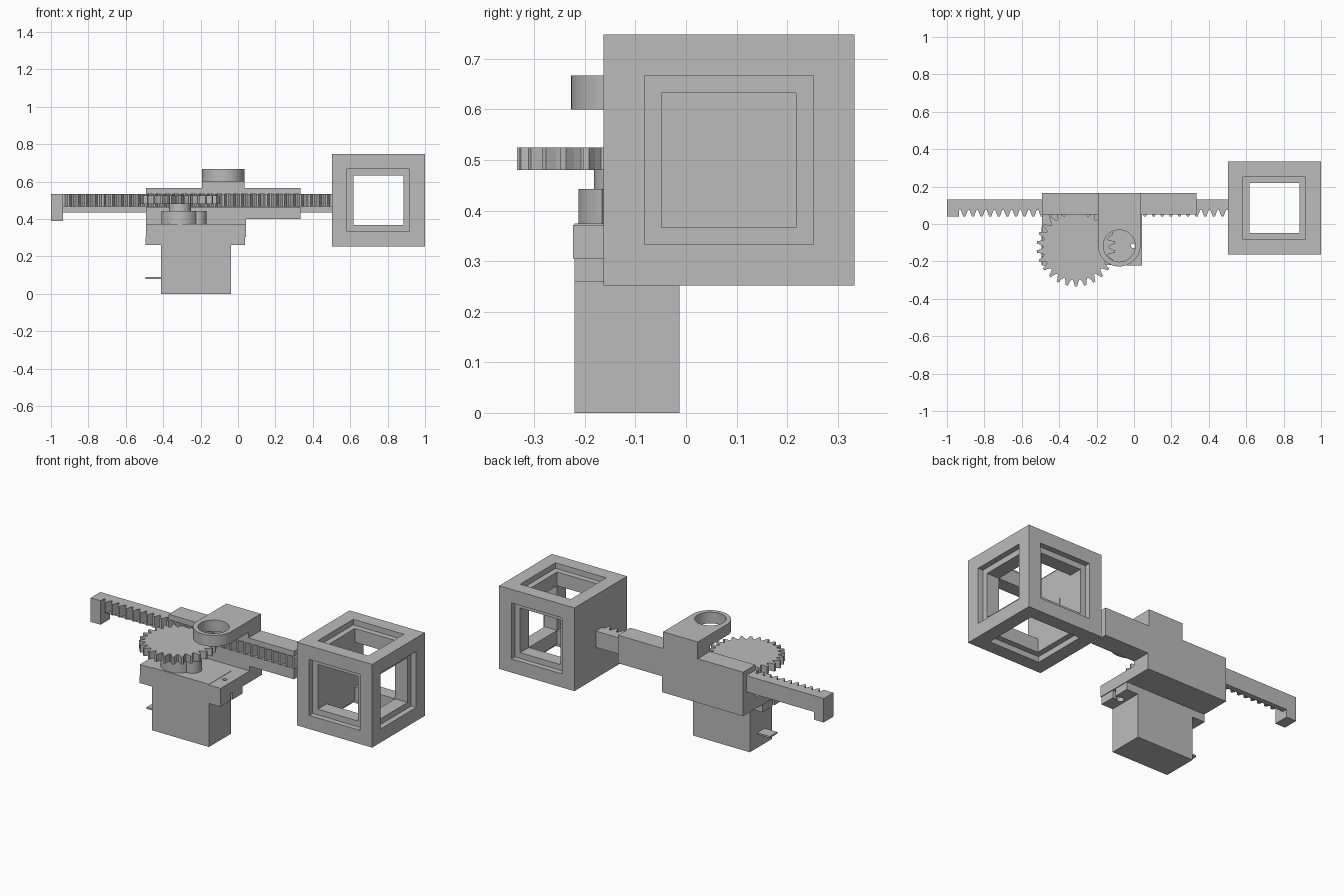
import bpy, bmesh, math
from mathutils import Vector

if "Cube" in bpy.data.objects:
    bpy.data.objects.remove(bpy.data.objects["Cube"])

GREY = bpy.data.materials.new("mid_grey")
GREY.diffuse_color = (0.5, 0.5, 0.5, 1)
GREY.use_nodes = True
GREY.node_tree.nodes["Principled BSDF"].inputs["Base Color"].default_value = GREY.diffuse_color


def prism(name, pts, axis, lo, hi):
    """Extrude a closed 2D profile. axis 'z': pts are (x, y); axis 'x': pts are (y, z)."""
    bm = bmesh.new()
    place = (lambda a, b: (a, b, lo)) if axis == 'z' else (lambda a, b: (lo, a, b))
    face = bm.faces.new([bm.verts.new(place(a, b)) for a, b in pts])
    ext = bmesh.ops.extrude_face_region(bm, geom=[face])
    d = hi - lo
    move = Vector((0, 0, d)) if axis == 'z' else Vector((d, 0, 0))
    bmesh.ops.translate(bm, vec=move, verts=[v for v in ext['geom'] if isinstance(v, bmesh.types.BMVert)])
    bmesh.ops.recalc_face_normals(bm, faces=bm.faces)
    mesh = bpy.data.meshes.new(name)
    bm.to_mesh(mesh)
    bm.free()
    mesh.materials.append(GREY)
    ob = bpy.data.objects.new(name, mesh)
    bpy.context.collection.objects.link(ob)
    return ob


def box(name, x, y, z):
    return prism(name, [(x[0], y[0]), (x[1], y[0]), (x[1], y[1]), (x[0], y[1])], 'z', *z)


def arc(cx, cy, r, a0, a1, n):
    return [(cx + r * math.cos(math.radians(a0 + (a1 - a0) * i / n)),
             cy + r * math.sin(math.radians(a0 + (a1 - a0) * i / n))) for i in range(n + 1)]


def cylinder(name, cx, cy, r, z0, z1, n=64):
    ob = prism(name, arc(cx, cy, r, 0, 360, n)[:-1], 'z', z0, z1)
    smooth(ob)
    return ob


def smooth(ob):
    bpy.ops.object.select_all(action='DESELECT')
    ob.select_set(True)
    bpy.context.view_layer.objects.active = ob
    bpy.ops.object.shade_smooth_by_angle()


def boolean(ob, others, op='DIFFERENCE'):
    bpy.context.view_layer.objects.active = ob
    for other in others:
        mod = ob.modifiers.new("bool", 'BOOLEAN')
        mod.operation, mod.object, mod.solver = op, other, 'EXACT'
        bpy.ops.object.modifier_apply(modifier=mod.name)
        bpy.data.objects.remove(other)


# Hollow cube with stepped windows on every side but the rack side
C = Vector((0.751, 0.085, 0.5))
H, WIN, LIP, STEP = 0.248, 0.167, 0.133, 0.033


def cube_box(name, lo, hi):
    return box(name, *[(C[i] + lo[i], C[i] + hi[i]) for i in range(3)])


frame = cube_box("cube_frame", (-H,) * 3, (H,) * 3)
cutters = [cube_box("bore_x", (-LIP, -LIP, -LIP), (0.3, LIP, LIP)),
           cube_box("bore_y", (-LIP, -0.3, -LIP), (LIP, 0.3, LIP)),
           cube_box("bore_z", (-LIP, -LIP, -0.3), (LIP, LIP, 0.3))]
for axis, sign in ((0, 1), (1, 1), (1, -1), (2, 1), (2, -1)):
    lo, hi = [-WIN] * 3, [WIN] * 3
    lo[axis], hi[axis] = sorted((sign * (H - STEP), sign * 0.3))
    cutters.append(cube_box("window_step", lo, hi))
boolean(frame, cutters)

# Toothed rack, its guide rib and end stop
PITCH, END = 0.046, 0.6185
TIP, ROOT, BACK = 0.04, 0.074, 0.131
profile = [(-1.0, BACK), (-1.0, TIP), (-0.935, TIP), (-0.935, ROOT)]
x = -0.93
while x + PITCH < 0.51:
    profile += [(x + PITCH * f, y) for f, y in
                ((0.1, ROOT), (0.38, TIP), (0.62, TIP), (0.9, ROOT))]
    x += PITCH
profile += [(0.52, ROOT), (0.53, TIP), (END, TIP), (END, BACK)]
prism("rack", profile, 'z', 0.467, 0.533)
box("rack_rib", (-0.95, END), (0.1, BACK), (0.436, 0.467))
box("rack_stop", (-1.0, -0.935), (TIP, BACK), (0.39, 0.467))

# Spur gear and hub
GX, GY, TEETH = -0.31, -0.123, 26
gear_pts = []
for i in range(TEETH):
    for f, r in ((-0.42, 0.176), (-0.25, 0.19), (-0.12, 0.211), (0.12, 0.211), (0.25, 0.19), (0.42, 0.176)):
        a = (i + f) * math.tau / TEETH - math.pi / 2
        gear_pts.append((GX + r * math.cos(a), GY + r * math.sin(a)))
prism("gear", gear_pts, 'z', 0.48, 0.525)
cylinder("gear_hub", GX, GY, 0.059, 0.44, 0.482)

# Guide rail housing, an open channel around the rack
channel = [(0.165, 0.4), (0.165, 0.567), (0.05, 0.567), (0.05, 0.535), (0.133, 0.535),
           (0.133, 0.434), (0.098, 0.434), (0.098, 0.465), (0.05, 0.465), (0.05, 0.4)]
prism("rail_housing", channel, 'x', -0.492, 0.333)
box("housing_base", (-0.492, 0.042), (0.05, 0.165), (0.305, 0.4))

# Mounting plate wrapped around the motor, and slotted motor flange
plate = prism("mount_plate", [(-0.492, 0.05), (-0.492, -0.223), (-0.412, -0.223), (-0.412, -0.013),
                              (-0.038, -0.013), (-0.038, -0.223), (0.042, -0.223), (0.042, 0.05)],
              'z', 0.305, 0.372)
flange = box("motor_flange", (-0.495, 0.038), (-0.22, -0.013), (0.26, 0.305))
HOLES = (-0.452, -0.005)
boolean(plate, [cylinder("hole", hx, -0.117, 0.012, 0.2, 0.45, 24) for hx in HOLES])
boolean(flange, [cylinder("hole", hx, -0.117, 0.02, 0.2, 0.45, 24) for hx in HOLES]
        + [box("slot", xs, (-0.127, -0.107), (0.2, 0.4)) for xs in ((-0.55, -0.452), (-0.005, 0.1))])

# Motor body, gear towers and cable
box("motor_body", (-0.412, -0.038), (-0.22, -0.013), (0.0, 0.374))
cylinder("motor_tower", GX, GY + 0.01, 0.1, 0.37, 0.443)
cylinder("motor_small_tower", -0.222, GY + 0.01, 0.053, 0.37, 0.443)
box("motor_cable", (-0.495, -0.41), (-0.153, -0.083), (0.08, 0.09))

# Mounting ring arm on top of the housing
AX, AY, AR = -0.079, -0.113, 0.114
arm = prism("mount_ring", [(AX + AR, 0.165), (AX - AR, 0.165)] + arc(AX, AY, AR, 180, 360, 40), 'z', 0.6, 0.667)
boolean(arm, [cylinder("ring_hole", AX, AY - 0.004, 0.085, 0.5, 0.8)])
smooth(arm)
box("mount_ring_base", (AX - AR, AX + AR), (0.05, 0.165), (0.567, 0.6))
